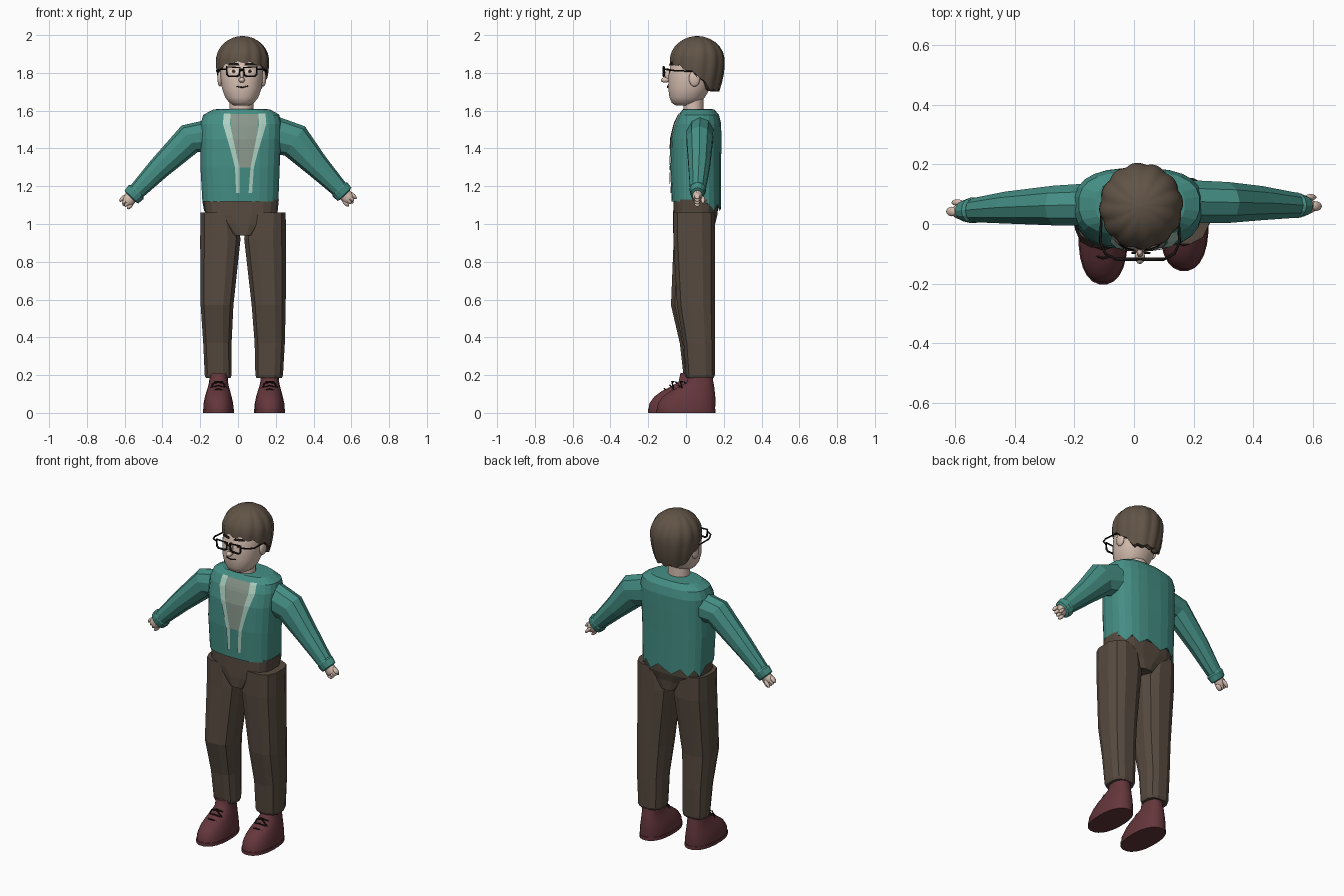
import bpy, bmesh, math
from math import sin, cos, pi
from mathutils import Vector
from mathutils.bvhtree import BVHTree

if "Cube" in bpy.data.objects:
    bpy.data.objects.remove(bpy.data.objects["Cube"])


def material(name, r, g, b):
    m = bpy.data.materials.new(name)
    m.use_nodes = True
    m.diffuse_color = (r, g, b, 1)
    m.node_tree.nodes["Principled BSDF"].inputs["Base Color"].default_value = (r, g, b, 1)
    return m


TEAL = material("teal knit", .058, .27, .23)
BROWN = material("trouser brown", .093, .068, .05)
HAIR = material("hair brown", .12, .088, .062)
SHOE = material("oxblood leather", .127, .037, .044)
SKIN = material("skin", .68, .52, .44)
MINT = material("mint trim", .42, .63, .53)
GREY = material("sage shirt", .25, .31, .26)
BLACK = material("black", .01, .008, .007)
WHITE = material("eye white", .75, .72, .68)
IRIS = material("iris brown", .1, .045, .02)


def finish(name, bm, mat, smooth=None):
    bmesh.ops.recalc_face_normals(bm, faces=bm.faces)
    me = bpy.data.meshes.new(name)
    bm.to_mesh(me)
    bm.free()
    me.materials.append(mat)
    ob = bpy.data.objects.new(name, me)
    bpy.context.collection.objects.link(ob)
    if smooth:
        bpy.ops.object.select_all(action="DESELECT")
        ob.select_set(True)
        bpy.context.view_layer.objects.active = ob
        bpy.ops.object.shade_smooth_by_angle(angle=math.radians(smooth))
    return ob


def skin(name, rings, mat, smooth=None):
    """Bridge closed rings of points and cap both ends."""
    bm = bmesh.new()
    loops = [[bm.verts.new(p) for p in ring] for ring in rings]
    n = len(loops[0])
    for a, b in zip(loops, loops[1:]):
        for i in range(n):
            bm.faces.new((a[i], a[(i + 1) % n], b[(i + 1) % n], b[i]))
    bm.faces.new(loops[0])
    bm.faces.new(loops[-1])
    return finish(name, bm, mat, smooth)


def oval(z, x0, x1, y0, y1, n=16, power=2.0):
    ring = []
    for i in range(n):
        a = 2 * pi * (i + .5) / n
        c, s = cos(a), sin(a)
        u = math.copysign(abs(c) ** (2 / power), c)
        v = math.copysign(abs(s) ** (2 / power), s)
        ring.append(Vector(((x0 + x1) / 2 + u * (x1 - x0) / 2,
                            (y0 + y1) / 2 + v * (y1 - y0) / 2, z)))
    return ring


def limb(name, stations, mat, n=10, smooth=None):
    """Tube through (x, y, z, height radius, depth radius) stations."""
    rings = []
    for i, (x, y, z, rh, ry) in enumerate(stations):
        a, b = stations[max(i - 1, 0)], stations[min(i + 1, len(stations) - 1)]
        d = Vector((b[0] - a[0], 0, b[2] - a[2])).normalized()
        up = Vector((-d.z, 0, d.x))
        rings.append([Vector((x, y, z)) + up * rh * cos(2 * pi * k / n)
                      + Vector((0, ry * sin(2 * pi * k / n), 0)) for k in range(n)])
    return skin(name, rings, mat, smooth)


def ball(name, loc, size, mat, turn=0):
    bm = bmesh.new()
    bmesh.ops.create_uvsphere(bm, u_segments=14, v_segments=8, radius=1)
    bmesh.ops.scale(bm, vec=size, verts=bm.verts)
    ob = finish(name, bm, mat, 60)
    ob.location = loc
    ob.rotation_euler.y = turn
    return ob


def wire(name, pts, r, mat, cyclic=False):
    cu = bpy.data.curves.new(name, "CURVE")
    cu.dimensions = "3D"
    cu.bevel_depth, cu.bevel_resolution = r, 1
    sp = cu.splines.new("POLY")
    sp.points.add(len(pts) - 1)
    for p, co in zip(sp.points, pts):
        p.co = (*co, 1)
    sp.use_cyclic_u = cyclic
    cu.materials.append(mat)
    ob = bpy.data.objects.new(name, cu)
    bpy.context.collection.objects.link(ob)


def tree_of(ob):
    me = ob.data
    return BVHTree.FromPolygons([v.co for v in me.vertices], [p.vertices[:] for p in me.polygons])


def plate(name, rows, tree, mat, gap=.004, cols=5, steps=4):
    """Thin panel of (z, left, right) rows laid on the front of a surface."""
    fine = [[a + (b - a) * k / steps for a, b in zip(r, s)]
            for r, s in zip(rows, rows[1:]) for k in range(steps)] + [rows[-1]]
    bm = bmesh.new()
    grid = []
    for z, l, r in fine:
        line = []
        for c in range(cols + 1):
            x = l + (r - l) * c / cols
            hit = tree.ray_cast(Vector((x, -1, z)), Vector((0, 1, 0)))[0]
            line.append(bm.verts.new((x, (hit.y if hit else 0) - gap, z)))
        grid.append(line)
    for a, b in zip(grid, grid[1:]):
        for c in range(cols):
            bm.faces.new((a[c], a[c + 1], b[c + 1], b[c]))
    finish(name, bm, mat)


def disc_rows(x, z, rx, rz, n=6):
    return [(z + rz * cos(pi * k / n), x - rx * sin(pi * k / n) - .0005,
             x + rx * sin(pi * k / n) + .0005) for k in range(n + 1)]


# Sweater body with a ragged back hem
body = [(1.12, -.19, .215, -.077, .175), (1.3, -.2, .222, -.085, .187),
        (1.45, -.2, .228, -.08, .188), (1.53, -.2, .23, -.062, .187),
        (1.578, -.185, .22, -.04, .175), (1.607, -.13, .17, -.018, .15),
        (1.61, -.055, .09, -.01, .1)]
rings = [oval(*r, n=24, power=2.7) for r in body]
for i, p in enumerate(rings[0]):
    if p.y > .08:
        p.z = 1.105 if i % 2 else 1.065
    p.y += .012 if p.y > .08 else 0
sweater = skin("sweater_body", rings, TEAL)
chest = tree_of(sweater)
plate("shirt_panel", [(1.582, -.042, .112), (1.5, -.035, .105), (1.3, .008, .07)], chest, GREY)
plate("right_trim", [(1.585, -.075, -.04), (1.53, -.08, -.042), (1.38, -.036, -.01),
                     (1.3, -.016, .008), (1.165, -.01, .007)], chest, MINT, .006)
plate("left_trim", [(1.585, .108, .145), (1.53, .112, .15), (1.38, .082, .105),
                    (1.3, .066, .084), (1.165, .056, .075)], chest, MINT, .006)

# Sleeves, cuffs and hands
arms = {"right": [(-.14, .065, 1.465, .09, .075), (-.255, .062, 1.452, .082, .07),
                  (-.42, .055, 1.293, .06, .056), (-.55, .045, 1.158, .043, .04)],
        "left": [(.19, .075, 1.47, .1, .075), (.3, .072, 1.44, .094, .072),
                 (.415, .07, 1.312, .066, .06), (.55, .062, 1.172, .044, .042)]}
for side, st in arms.items():
    limb(side + "_sleeve", st, TEAL)
    a, b = Vector(st[-2][:3]), Vector(st[-1][:3])
    d = (b - a).normalized()
    at = lambda t, rh, ry: (*(b + d * t), rh, ry)
    limb(side + "_cuff", [at(-.025, .045, .042), at(-.015, .054, .044), at(.02, .05, .036),
                          at(.025, .035, .028)], TEAL, 14)
    limb(side + "_hand", [at(0, .03, .024), at(.045, .036, .027), at(.06, .03, .022)], SKIN, 10, 50)
    turn = math.atan2(d.x, d.z)
    side_up = Vector((-d.z, 0, d.x))
    for k in range(4):
        p = b + d * .058 + side_up * (.019 * (k - 1.5))
        ball(f"{side}_finger_{k}", p, (.011, .016, .024), SKIN, turn)
    ball(side + "_thumb", b + d * .06 + Vector((0, .03, 0)), (.01, .011, .026), SKIN, turn)

# Trousers
pelvis = [(1.13, -.183, .218, -.067, .17), (1.05, -.175, .21, -.069, .168),
          (1.0, -.1, .15, -.07, .155), (.94, -.03, .085, -.068, .15)]
skin("trouser_seat", [oval(*r, n=20, power=3) for r in pelvis], BROWN)
legs = {"right": [(1.06, -.2, -.005, -.065, .155), (.92, -.203, .016, -.068, .155),
                  (.57, -.2, -.022, -.082, .12), (.37, -.186, -.032, -.035, .12),
                  (.2, -.178, -.032, -.015, .115), (.185, -.172, -.038, -.008, .108)],
        "left": [(1.06, .045, .255, -.07, .157), (.92, .03, .257, -.07, .157),
                 (.57, .07, .255, -.05, .156), (.37, .086, .25, -.015, .156),
                 (.2, .09, .24, -.002, .155), (.185, .096, .234, .004, .148)]}
for side, rows in legs.items():
    skin(side + "_trouser_leg", [oval(*r, n=12, power=2.7) for r in rows], BROWN)

# Shoes with soles and laces
shoe = [(.018, -.08, .08, -.155, .155), (.05, -.08, .078, -.15, .157), (.085, -.073, .07, -.125, .156),
        (.115, -.064, .062, -.085, .153), (.14, -.056, .055, -.035, .15), (.165, -.05, .05, .005, .145),
        (.21, -.048, .048, .015, .14)]
for side, ox, oy in (("right", -.103, -.045), ("left", .168, 0)):
    move = lambda r: (r[0], r[1] + ox, r[2] + ox, r[3] + oy, r[4] + oy)
    skin(side + "_shoe", [oval(*move(r), n=24, power=2.3) for r in shoe], SHOE, 50)
    skin(side + "_sole", [oval(*move((z, -.083, .082, -.158, .158)), n=24, power=2.3)
                          for z in (0, .02)], SHOE, 30)
    for k in range(3):
        y, z = oy - .07 + k * .03, .128 + k * .018
        wire(f"{side}_lace_{k}", [(ox - .035, y + .012, z - .012), (ox, y, z),
                                  (ox + .035, y + .012, z - .012)], .004, BLACK)
    wire(side + "_bow", [(ox - .045, oy - .02, .125), (ox - .02, oy - .03, .165), (ox, oy - .02, .165),
                         (ox + .02, oy - .03, .165), (ox + .045, oy - .02, .125)], .004, BLACK)

# Head, neck, ears and nose
MID = .02
face = [(1.628, .04, -.055, .04), (1.642, .066, -.076, .07), (1.67, .088, -.088, .1),
        (1.72, .106, -.095, .13), (1.78, .113, -.094, .155), (1.84, .115, -.083, .17),
        (1.9, .1, -.06, .16), (1.95, .07, -.02, .12)]
head = skin("head", [oval(z, MID - h, MID + h, a, b, n=28, power=2.2) for z, h, a, b in face], SKIN, 60)
skin("neck", [oval(z, -.045, .082, -.015, .095) for z in (1.57, 1.68)], SKIN, 50)
for s, side in ((-1, "right"), (1, "left")):
    ball(side + "_ear", (MID + s * .115, .045, 1.77), (.014, .03, .043), SKIN)
ball("nose_bridge", (MID, -.096, 1.79), (.011, .015, .035), SKIN)
ball("nose_tip", (MID, -.11, 1.762), (.017, .024, .014), SKIN)

# Painted eyes, brows and mouth
skull = tree_of(head)
for s, side in ((-1, "right"), (1, "left")):
    x = MID + s * .043
    plate(side + "_eye", disc_rows(x, 1.808, .021, .011), skull, WHITE, .003, 3, 1)
    plate(side + "_iris", disc_rows(x, 1.808, .01, .01), skull, IRIS, .005, 3, 1)
    plate(side + "_pupil", disc_rows(x, 1.808, .005, .005), skull, BLACK, .007, 3, 1)
    plate(side + "_brow", [(1.852, x - .024, x + .024), (1.838, x - .031, x + .031)], skull, BLACK, .008)
wire("mouth", [(MID + x, -.097, 1.722 + .25 * abs(x)) for x in (-.028, -.012, .005, .02, .034)], .0035, BLACK)

# Glasses
for s, side in ((-1, "right"), (1, "left")):
    X = lambda v: MID + s * v
    wire(side + "_lens_frame", [(X(u), -.118, z) for u, z in
         ((.009, 1.828), (.014, 1.788), (.025, 1.782), (.068, 1.782), (.078, 1.792), (.08, 1.832))],
         .0055, BLACK, True)
    wire(side + "_temple", [(X(.08), -.118, 1.82), (X(.115), -.1, 1.818), (X(.133), -.06, 1.812),
                            (X(.128), .04, 1.808), (X(.122), .06, 1.775)], .0045, BLACK)
wire("glasses_bridge", [(MID - .012, -.118, 1.815), (MID + .012, -.118, 1.815)], .005, BLACK)

# Swept hair with radiating locks
N, ROWS = 84, 10
hair = []
for j in range(ROWS + 2):
    t = min(j, ROWS) / ROWS
    ring = []
    for i in range(N):
        a = 2 * pi * i / N
        f = -sin(a)
        edge = 1.8 + (.065 * f if f > 0 else -.085 * min(1, -1.6 * f))
        lock = abs(sin(6 * a + 1.2 * t))
        edge -= .014 * lock
        z = edge + (1.995 - edge) * cos(t * pi / 2)
        h = (z - 1.865) / .13
        r = math.sqrt(max(0, 1 - h * h)) if h > 0 else 1 - .13 * h * h
        r = max(r, .02) * (.955 + .055 * lock) * (.75 if j > ROWS else 1)
        ring.append(Vector((.024 + .14 * r * cos(a), .06 + .145 * r * sin(a), z)))
    hair.append(ring)
skin("hair", hair, HAIR, 35)
